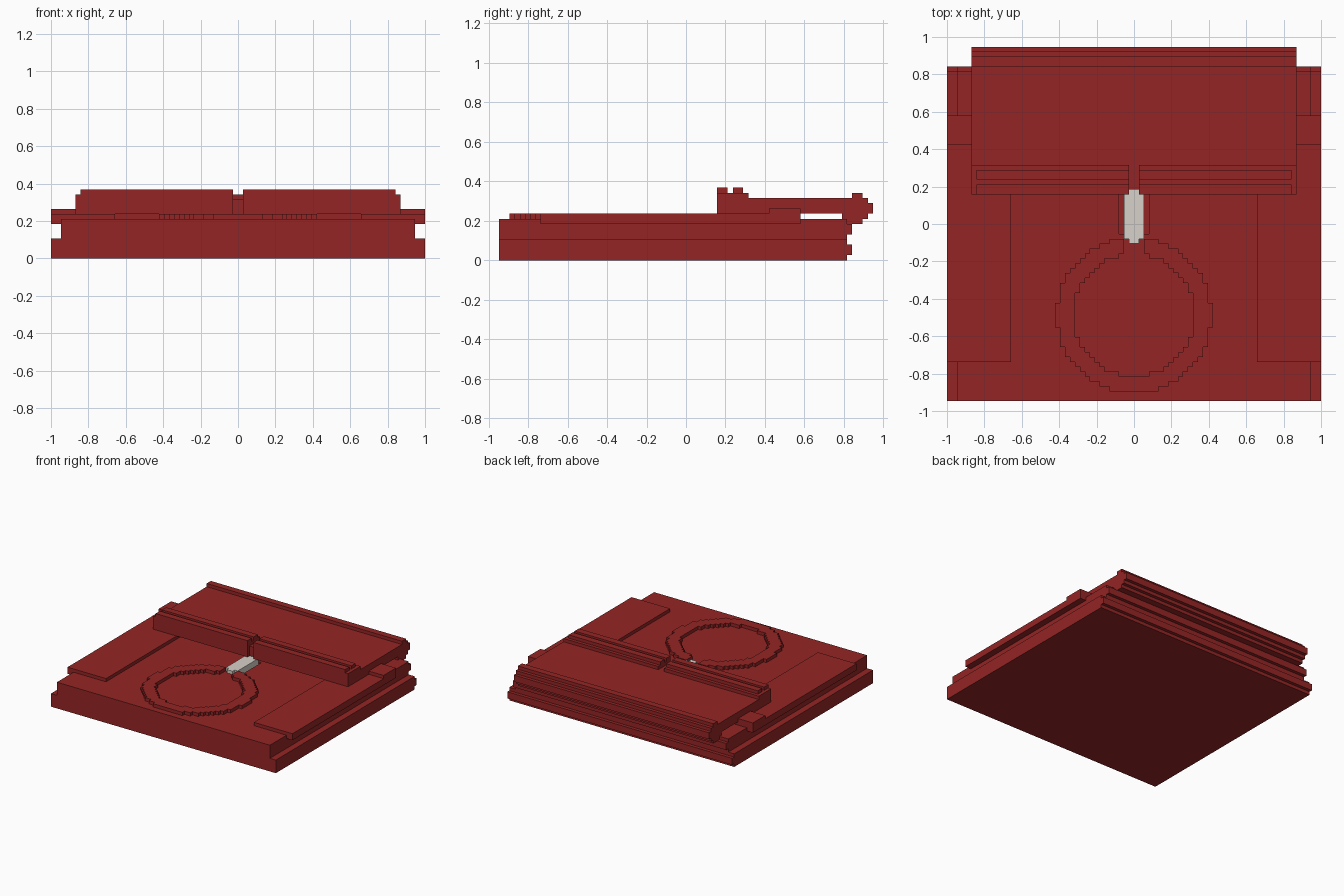
import bpy, bmesh, math

U = 1 / 38  # one block unit

cube = bpy.data.objects.get("Cube")
if cube:
    bpy.data.objects.remove(cube)


def material(name, rgb):
    m = bpy.data.materials.new(name)
    m.use_nodes = True
    m.diffuse_color = (*rgb, 1)
    m.node_tree.nodes["Principled BSDF"].inputs["Base Color"].default_value = (*rgb, 1)
    return m


RED = material("dark red", (0.3, 0.018, 0.018))
WHITE = material("off white", (0.68, 0.64, 0.58))


def finish(bm, name, mat):
    bmesh.ops.recalc_face_normals(bm, faces=bm.faces)
    bmesh.ops.scale(bm, vec=(U, U, U), verts=bm.verts)
    mesh = bpy.data.meshes.new(name)
    bm.to_mesh(mesh)
    bm.free()
    mesh.materials.append(mat)
    obj = bpy.data.objects.new(name, mesh)
    bpy.context.collection.objects.link(obj)
    return obj


def extrude(bm, faces, vec):
    new = bmesh.ops.extrude_face_region(bm, geom=faces)["geom"]
    verts = [g for g in new if isinstance(g, bmesh.types.BMVert)]
    bmesh.ops.translate(bm, vec=vec, verts=verts)


def profile(name, x0, x1, pts, mat=RED):
    """Side outline (y, z) extruded across x."""
    bm = bmesh.new()
    face = bm.faces.new([bm.verts.new((x0, y, z)) for y, z in pts])
    extrude(bm, [face], (x1 - x0, 0, 0))
    return finish(bm, name, mat)


def box(name, x0, x1, y0, y1, z0, z1, mat=RED):
    return profile(name, x0, x1, [(y0, z0), (y1, z0), (y1, z1), (y0, z1)], mat)


def cells(name, xr, yr, z0, z1, rule, mat=RED):
    """Stepped plate made of every unit cell whose centre obeys the rule."""
    bm = bmesh.new()
    for i in range(*xr):
        for j in range(*yr):
            if rule(i + 0.5, j + 0.5):
                bm.faces.new([bm.verts.new((i + a, j + b, z0))
                              for a, b in ((0, 0), (1, 0), (1, 1), (0, 1))])
    bmesh.ops.remove_doubles(bm, verts=bm.verts, dist=0.01)
    extrude(bm, bm.faces[:], (0, 0, z1 - z0))
    bmesh.ops.dissolve_limit(bm, angle_limit=0.02, verts=bm.verts, edges=bm.edges)
    return finish(bm, name, mat)


# Base: wide lower slab and narrower body, each with a ridge along the back
profile("lower_base", -38, 38, [(-36, 0), (31, 0), (31, 1), (32, 1), (32, 3),
                                (31, 3), (31, 4), (-36, 4)])
profile("upper_base", -36, 36, [(-36, 4), (31, 4), (31, 5), (32, 5), (32, 7), (-36, 7)])

# Deck with a shallow groove around the pull tab
cells("deck", (-36, 36), (-36, 31), 7, 8,
      lambda x, y: not (abs(x) < 3 and -2 < y < 7))


# Raised ring with an open neck towards the tab
def ring_rule(x, y):
    r = math.hypot(x, y + 18.5)
    return 12.3 < r < 15.75 and not (abs(x) < 2 and y > -18)


cells("raised_ring", (-17, 17), (-36, -2), 8, 9, ring_rule)

# Pull tab with a stepped tip
cells("pull_tab", (-2, 2), (-4, 7), 7, 9, lambda x, y: abs(x) < 1 or y > -3, WHITE)

# Flap with the rounded hinge roll at the back
profile("flap_and_hinge", -33, 33, [
    (7, 9), (30, 9), (30, 8), (31, 8), (31, 7), (34, 7), (34, 8), (35, 8), (35, 9),
    (36, 9), (36, 11), (35, 11), (35, 12), (34, 12), (34, 13), (32, 13), (32, 12), (7, 12)])

# Mirrored side parts
for side, s in (("left", 1), ("right", -1)):
    box(side + "_side_panel", s * 25, s * 38, -28, 22, 7, 9)
    box(side + "_side_clip", s * 33, s * 38, 16, 22, 8, 10)
    profile(side + "_flap_bar", s, s * 33,
            [(6, 9), (7, 9), (7, 12), (12, 12), (12, 13), (6, 13)])
    box(side + "_front_ridge", s, s * 32, 6, 8, 13, 14)
    box(side + "_rear_ridge", s, s * 32, 9, 11, 13, 14)
